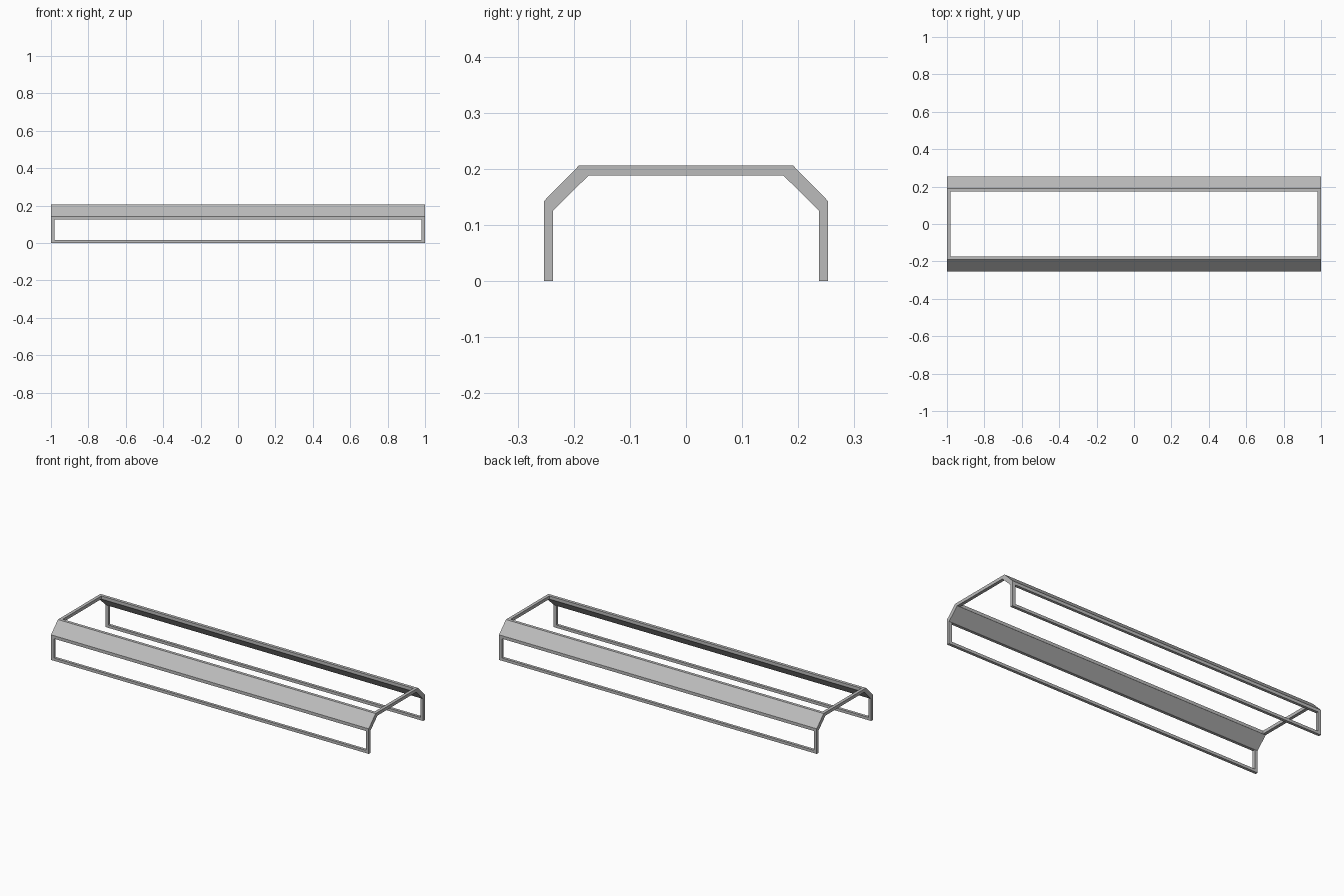
import bpy
import bmesh

cube = bpy.data.objects.get("Cube")
if cube:
    bpy.data.objects.remove(cube, do_unlink=True)

# One grey for the whole cover
grey = bpy.data.materials.new("light_grey")
grey.use_nodes = True
colour = (0.5, 0.5, 0.5, 1)
grey.diffuse_color = colour
grey.node_tree.nodes["Principled BSDF"].inputs["Base Color"].default_value = colour


def make_object(name, bm):
    bmesh.ops.recalc_face_normals(bm, faces=bm.faces)
    mesh = bpy.data.meshes.new(name)
    bm.to_mesh(mesh)
    bm.free()
    mesh.materials.append(grey)
    obj = bpy.data.objects.new(name, mesh)
    bpy.context.collection.objects.link(obj)
    return obj


def extrude_along_x(name, profile, half_length):
    bm = bmesh.new()
    face = bm.faces.new([bm.verts.new((-half_length, y, z)) for y, z in profile])
    result = bmesh.ops.extrude_face_region(bm, geom=[face])
    verts = [v for v in result["geom"] if isinstance(v, bmesh.types.BMVert)]
    bmesh.ops.translate(bm, verts=verts, vec=(2 * half_length, 0, 0))
    return make_object(name, bm)


def cut_opening(target, name, half_length, half_width, low, high):
    w = half_width
    cutter = extrude_along_x(name, [(-w, low), (w, low), (w, high), (-w, high)], half_length)
    cutter.hide_render = True
    mod = target.modifiers.new(name, "BOOLEAN")
    mod.operation = "DIFFERENCE"
    mod.solver = "EXACT"
    mod.object = cutter
    bpy.context.view_layer.objects.active = target
    bpy.ops.object.modifier_apply(modifier=name)
    bpy.data.objects.remove(cutter, do_unlink=True)


# Bent shell: half of the section, mirrored to the other side
outer = [(0.253, 0), (0.253, 0.143), (0.191, 0.206)]
inner = [(0.174, 0.188), (0.237, 0.126), (0.237, 0)]


def mirrored(points):
    return [(-y, z) for y, z in reversed(points)]


section = outer + mirrored(outer) + mirrored(inner) + inner
frame = extrude_along_x("cover_frame", section, 1.0)

# Open the two side walls and the roof, leaving thin rims and solid sloped panels
cut_opening(frame, "side_opening", 0.982, 0.4, 0.016, 0.1255)
cut_opening(frame, "roof_opening", 0.982, 0.1735, 0.15, 0.3)
